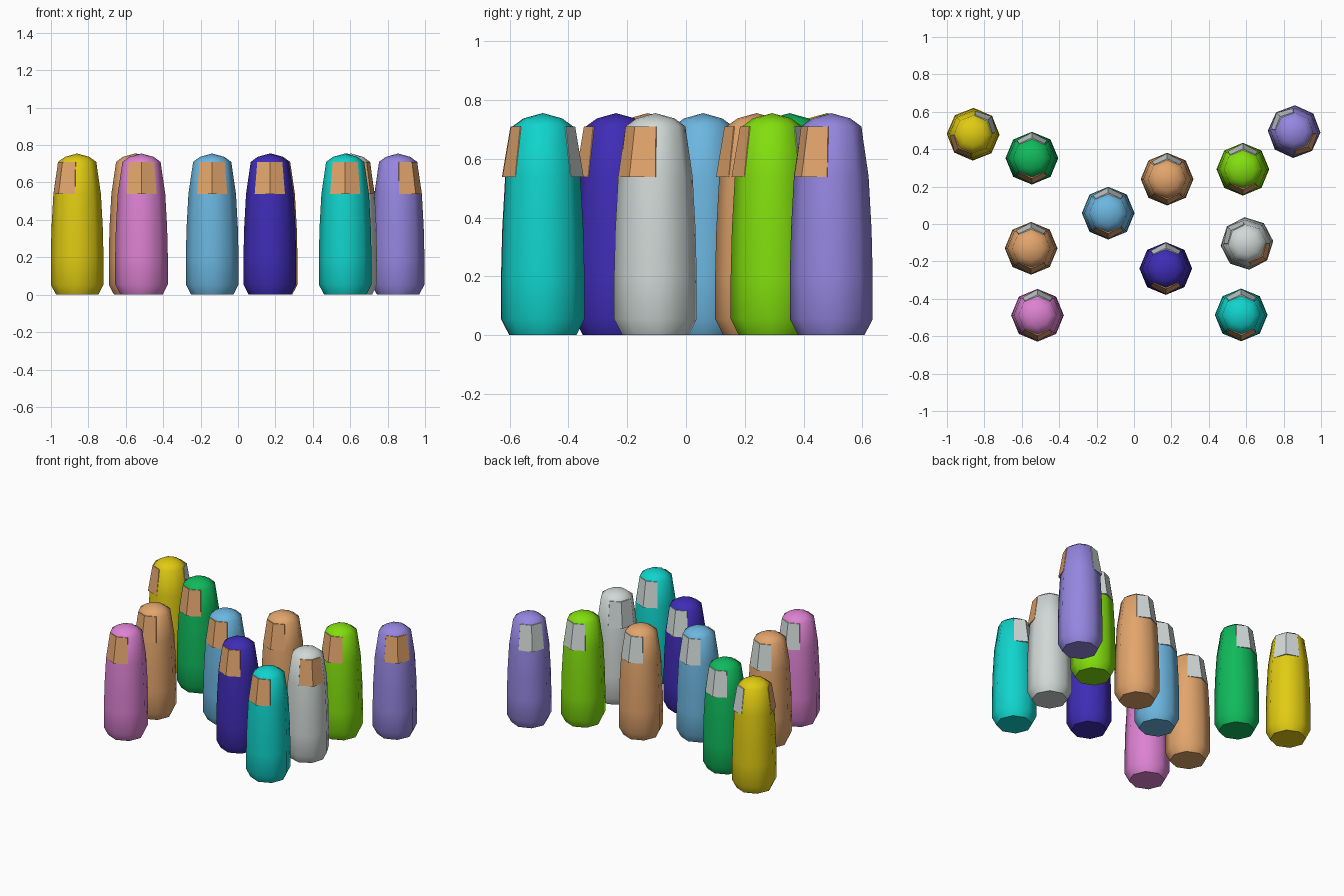
import bpy, bmesh, math

if "Cube" in bpy.data.objects:
    bpy.data.objects.remove(bpy.data.objects["Cube"])


def srgb(r, g, b):
    def f(c):
        c /= 255
        return c / 12.92 if c <= 0.04045 else ((c + 0.055) / 1.055) ** 2.4
    return (f(r), f(g), f(b), 1)


COLOURS = {
    "yellow": (224, 203, 18), "green": (16, 186, 92), "tan": (226, 165, 108),
    "pink": (221, 130, 210), "sky_blue": (108, 182, 224), "indigo": (63, 44, 182),
    "lime": (130, 222, 14), "pale_grey": (208, 216, 214), "cyan": (16, 212, 204),
    "purple": (149, 134, 224),
}
mats = {}
for name, rgb in COLOURS.items():
    mats[name] = bpy.data.materials.new(name)
    mats[name].diffuse_color = srgb(*rgb)


def make_object(name, bm, colour, loc, rot):
    bmesh.ops.recalc_face_normals(bm, faces=bm.faces[:])
    mesh = bpy.data.meshes.new(name)
    bm.to_mesh(mesh)
    bm.free()
    mesh.materials.append(mats[colour])
    ob = bpy.data.objects.new(name, mesh)
    ob.location = (loc[0], loc[1], 0)
    ob.rotation_euler.z = rot
    bpy.context.collection.objects.link(ob)
    return ob


# Eight-sided peg body: (radius, height) rings with a domed top
PROFILE = [(0.113, 0), (0.141, 0.055), (0.141, 0.2), (0.137, 0.36),
           (0.127, 0.54), (0.102, 0.71), (0.065, 0.737)]


def body(name, colour, loc, rot):
    bm = bmesh.new()
    rings = [[bm.verts.new((r * math.cos(i * math.pi / 4), r * math.sin(i * math.pi / 4), z))
              for i in range(8)] for r, z in PROFILE]
    for a, b in zip(rings, rings[1:]):
        for i in range(8):
            j = (i + 1) % 8
            bm.faces.new((a[i], a[j], b[j], b[i]))
    bm.faces.new(rings[0][::-1])
    tip = bm.verts.new((0, 0, 0.755))
    for i in range(8):
        bm.faces.new((rings[-1][i], rings[-1][(i + 1) % 8], tip))
    ob = make_object(name, bm, colour, loc, rot)
    bpy.ops.object.select_all(action='DESELECT')
    ob.select_set(True)
    bpy.context.view_layer.objects.active = ob
    bpy.ops.object.shade_smooth_by_angle(angle=math.radians(48))


# Folded plate with its ridge on the body's corner, pointing to -y
def plate(name, colour, loc, rot):
    bm = bmesh.new()
    levels = []
    for z, half, edge, ridge in ((0.538, 0.081, 0.095, 0.138), (0.71, 0.067, 0.078, 0.109)):
        pts = [(-half, -edge), (0, -ridge), (half, -edge),
               (half, 0.012 - edge), (0, 0.025 - ridge), (-half, 0.012 - edge)]
        levels.append([bm.verts.new((x, y, z)) for x, y in pts])
    lo, hi = levels
    for i in range(6):
        j = (i + 1) % 6
        bm.faces.new((lo[i], lo[j], hi[j], hi[i]))
    for a, b, c, d in ((0, 1, 4, 5), (1, 2, 3, 4)):
        for ring in levels:
            bm.faces.new((ring[a], ring[b], ring[c], ring[d]))
    make_object(name, bm, colour, loc, rot)


# Figures: colour, x, y, turn in degrees
FIGURES = [
    ("yellow", -0.86, 0.48, -46), ("green", -0.546, 0.352, 0),
    ("tan", -0.55, -0.13, 0), ("pink", -0.516, -0.488, 0),
    ("sky_blue", -0.138, 0.058, 0), ("indigo", 0.17, -0.238, 0),
    ("tan", 0.177, 0.24, 0), ("lime", 0.582, 0.293, 0),
    ("pale_grey", 0.604, -0.104, 50), ("cyan", 0.573, -0.486, 0),
    ("purple", 0.856, 0.494, 43),
]
for n, (colour, x, y, deg) in enumerate(FIGURES, 1):
    rot = math.radians(deg)
    body(f"body_{n}", colour, (x, y), rot)
    plate(f"face_plate_{n}", "tan", (x, y), rot)
    plate(f"back_plate_{n}", "pale_grey", (x, y), rot + math.pi)

for m in bpy.data.materials:
    if m.users and not m.is_grease_pencil:
        m.use_nodes = True
        m.node_tree.nodes["Principled BSDF"].inputs["Base Color"].default_value = m.diffuse_color
